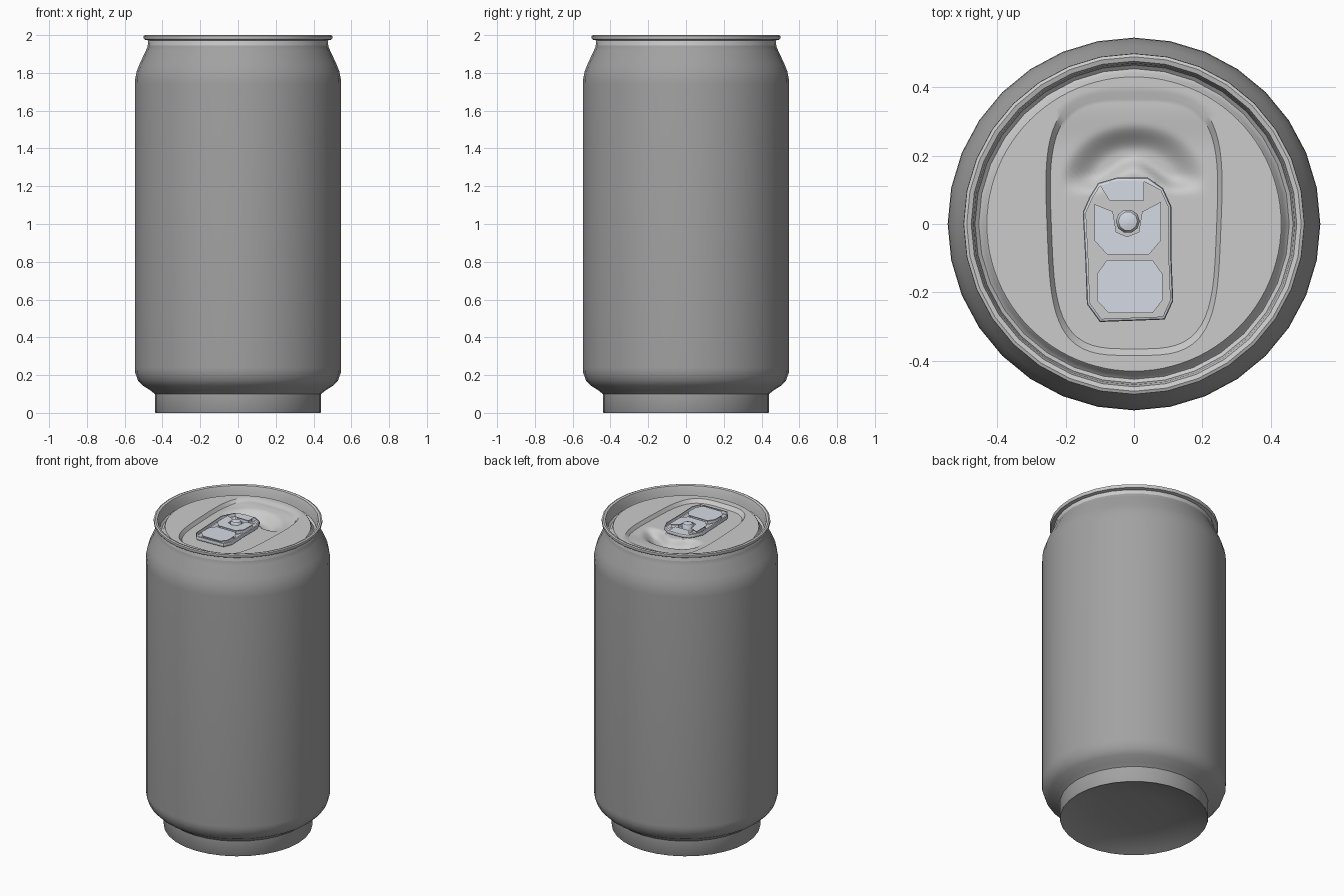
import bpy, bmesh, math

if "Cube" in bpy.data.objects:
    bpy.data.objects.remove(bpy.data.objects["Cube"])

SIDES = 32


def material(name, rgb):
    m = bpy.data.materials.new(name)
    m.diffuse_color = (*rgb, 1)
    m.use_nodes = True
    m.node_tree.nodes["Principled BSDF"].inputs["Base Color"].default_value = m.diffuse_color
    return m


def make_object(name, bm, mat, angle=40):
    bmesh.ops.recalc_face_normals(bm, faces=bm.faces)
    mesh = bpy.data.meshes.new(name)
    bm.to_mesh(mesh)
    bm.free()
    ob = bpy.data.objects.new(name, mesh)
    bpy.context.collection.objects.link(ob)
    mesh.materials.append(mat)
    smooth(ob, angle)
    return ob


def smooth(ob, angle):
    bpy.ops.object.select_all(action='DESELECT')
    ob.select_set(True)
    bpy.context.view_layer.objects.active = ob
    bpy.ops.object.shade_smooth_by_angle(angle=math.radians(angle))


def skin(bm, loops):
    """Join successive closed vertex loops with quads."""
    for a, b in zip(loops, loops[1:]):
        n = len(a)
        for i in range(n):
            j = (i + 1) % n
            bm.faces.new((a[i], a[j], b[j], b[i]))


def ring(bm, r, z, n=SIDES, cx=0, cy=0):
    return [bm.verts.new((cx + r * math.cos(2 * math.pi * i / n),
                          cy + r * math.sin(2 * math.pi * i / n), z)) for i in range(n)]


def lathe(name, profile, mat, n=SIDES, cx=0, cy=0, cap_start=False, cap_end=False, angle=40):
    bm = bmesh.new()
    loops = [ring(bm, r, z, n, cx, cy) for r, z in profile]
    skin(bm, loops)
    if cap_start:
        bm.faces.new(loops[0])
    if cap_end:
        bm.faces.new(loops[-1])
    return make_object(name, bm, mat, angle)


def step(t):
    t = max(0, min(1, t))
    return t * t * (3 - 2 * t)


body_mat = material("dark_aluminium", (0.36, 0.36, 0.36))
lid_mat = material("light_aluminium", (0.68, 0.68, 0.68))
tab_mat = material("tab_metal", (0.66, 0.70, 0.77))

# Can wall with domed underside, foot, shoulders and neck
lathe("can_body", [(0.2, 0.055), (0.32, 0.04), (0.40, 0.015), (0.437, 0), (0.44, 0.005),
                   (0.44, 0.10), (0.462, 0.118), (0.505, 0.145), (0.53, 0.172), (0.545, 0.215),
                   (0.546, 0.24), (0.546, 1.74), (0.544, 1.77), (0.536, 1.81), (0.522, 1.845),
                   (0.487, 1.92), (0.48, 1.935), (0.477, 1.95)], body_mat, cap_start=True)

# Rolled rim and the countersunk groove inside it
lathe("lid_rim", [(0.478, 1.945), (0.475, 1.972), (0.495, 1.976), (0.50, 1.984), (0.499, 1.996),
                  (0.49, 2.0), (0.477, 1.996), (0.471, 1.975), (0.466, 1.925), (0.455, 1.915),
                  (0.443, 1.925), (0.436, 1.948), (0.43, 1.953)], lid_mat)


# Lid panel: a round plate with a recessed oblong and a pressed mouth
def oblong(a):
    c, s = abs(math.cos(a)), abs(math.sin(a))
    wide = 0.255 + 0.01 * math.sin(a)
    return ((c / wide) ** 3.6 + (s / 0.385) ** 3.6) ** (-1 / 3.6)


def recess_height(x, y):
    slope = 0.012 * step((y - 0.22) / 0.13)
    q = math.sqrt((x / 0.22) ** 2 + ((y - 0.11) / 0.185) ** 2)
    lower = 0.09 + 0.06 * step(1 - abs(x) / 0.12)
    bowl = step((1 - q) / 0.45) * step((y - lower) / 0.05)
    return 1.931 + slope - 0.045 * bowl


bm = bmesh.new()
N = 96
angles = [2 * math.pi * i / N for i in range(N)]
loops = []
for t in (0, 0.5, 1):
    loops.append([])
    for a in angles:
        r = 0.431 * (1 - t) + min(oblong(a), 0.42) * t
        loops[-1].append(bm.verts.new((r * math.cos(a), r * math.sin(a), 1.953)))
RINGS = 36
for k in range(RINGS):
    f = 0.95 * (1 - k / RINGS)
    loops.append([])
    for a in angles:
        x, y = f * oblong(a) * math.cos(a), f * oblong(a) * math.sin(a)
        loops[-1].append(bm.verts.new((x, y, recess_height(x, y))))
skin(bm, loops)
bm.faces.new(loops[-1])
make_object("lid_panel", bm, lid_mat, 35)

# Pull tab: filled outline with finger hole, rivet cut-out and nose slot
outlines = [
    [(-0.15, 0.035), (-0.13, 0.08), (-0.105, 0.12), (-0.05, 0.136), (0.04, 0.136), (0.085, 0.105),
     (0.11, 0.05), (0.11, -0.1), (0.115, -0.225), (0.09, -0.28), (-0.1, -0.287), (-0.138, -0.235),
     (-0.143, -0.1)],
    [(-0.075, -0.115), (0.05, -0.115), (0.075, -0.15), (0.075, -0.22), (0.05, -0.252),
     (-0.07, -0.252), (-0.1, -0.22), (-0.1, -0.15)],
    [(-0.107, 0.045), (-0.07, 0.03), (-0.06, -0.03), (-0.02, -0.047), (0.022, -0.03), (0.032, 0.03),
     (0.07, 0.05), (0.07, -0.045), (0.04, -0.08), (-0.075, -0.08), (-0.107, -0.045)],
    [(-0.063, 0.078), (0.02, 0.078), (0.02, 0.115), (-0.063, 0.115)],
]
curve = bpy.data.curves.new("pull_tab", 'CURVE')
curve.dimensions = '2D'
curve.fill_mode = 'BOTH'
curve.extrude = 0.004
curve.bevel_depth = 0.009
curve.bevel_resolution = 1
curve.offset = -0.009
for pts in outlines:
    sp = curve.splines.new('POLY')
    sp.points.add(len(pts) - 1)
    for p, (x, y) in zip(sp.points, pts):
        p.co = (x, y, 0, 1)
    sp.use_cyclic_u = True
tab = bpy.data.objects.new("pull_tab", curve)
bpy.context.collection.objects.link(tab)
tab.location.z = 1.956
bpy.ops.object.select_all(action='DESELECT')
tab.select_set(True)
bpy.context.view_layer.objects.active = tab
bpy.ops.object.convert(target='MESH')
tab = bpy.context.view_layer.objects.active
tab.data.materials.clear()
tab.data.materials.append(tab_mat)
smooth(tab, 40)

# Rivet holding the tab
lathe("rivet", [(0.035, 1.928), (0.035, 1.97), (0.028, 1.98), (0.012, 1.984)], tab_mat,
      n=10, cx=-0.018, cy=0.008, cap_end=True)
